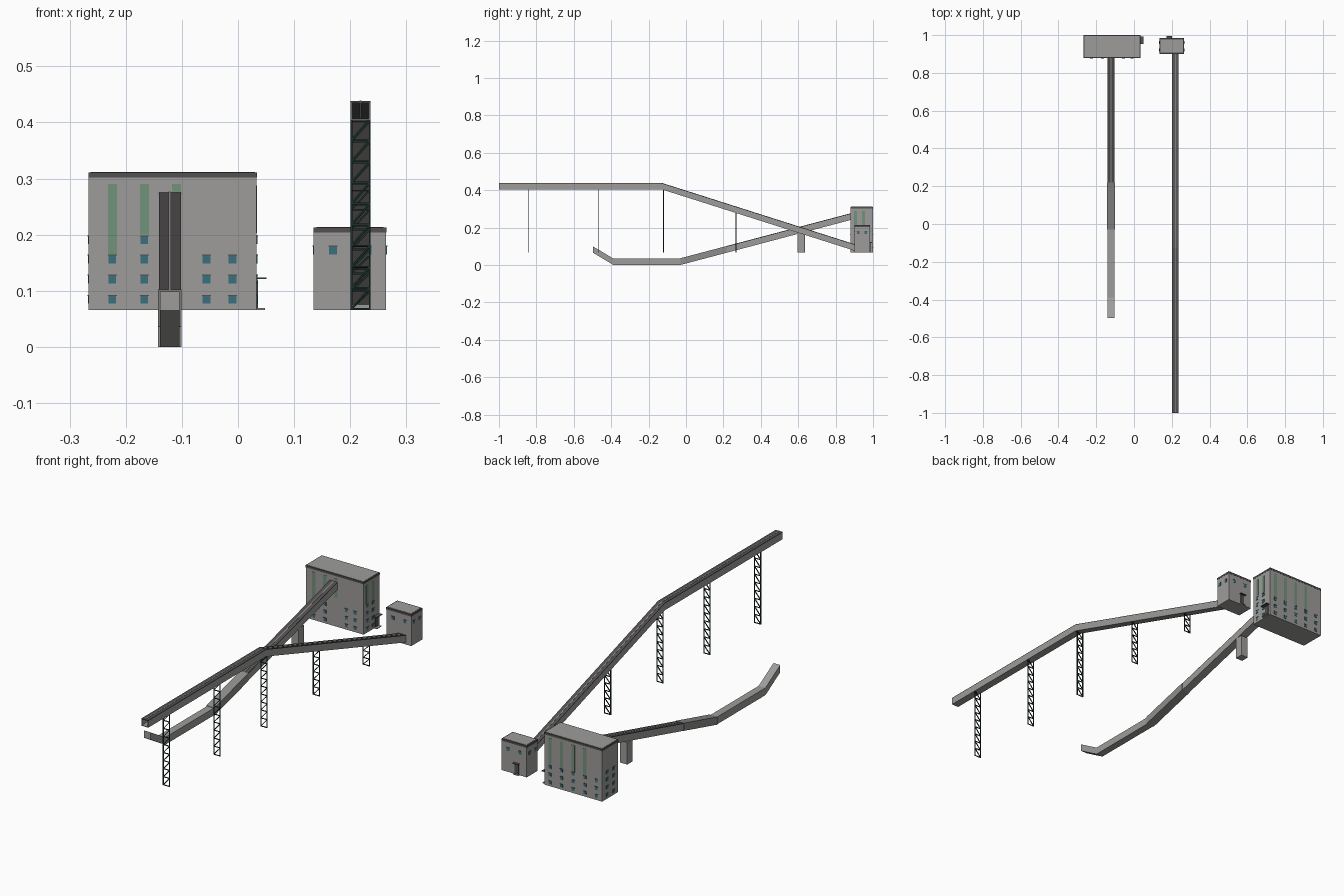
import bpy, bmesh, math
from mathutils import Vector

if "Cube" in bpy.data.objects:
    bpy.data.objects.remove(bpy.data.objects["Cube"])


def material(name, rgb):
    m = bpy.data.materials.new(name)
    m.diffuse_color = (*rgb, 1)
    m.use_nodes = True
    m.node_tree.nodes["Principled BSDF"].inputs["Base Color"].default_value = m.diffuse_color
    return m


CONCRETE = material("concrete_grey", (0.34, 0.335, 0.325))
SLEEVE = material("mid_grey", (0.27, 0.27, 0.265))
DARK = material("dark_roofing", (0.085, 0.08, 0.08))
STEEL = material("dark_green_steel", (0.012, 0.03, 0.025))
GLASS = material("teal_glass", (0.04, 0.16, 0.2))
STRIP = material("green_glass_strip", (0.17, 0.29, 0.2))
GROUND = 0.066


def finish(bm, name, mat):
    bmesh.ops.recalc_face_normals(bm, faces=bm.faces)
    me = bpy.data.meshes.new(name)
    bm.to_mesh(me)
    bm.free()
    me.materials.append(mat)
    ob = bpy.data.objects.new(name, me)
    bpy.context.collection.objects.link(ob)
    return ob


def add_box(bm, x0, x1, y0, y1, z0, z1):
    vs = bmesh.ops.create_cube(bm, size=1)["verts"]
    for v in vs:
        v.co = Vector(((x0 + x1) / 2 + v.co.x * (x1 - x0),
                       (y0 + y1) / 2 + v.co.y * (y1 - y0),
                       (z0 + z1) / 2 + v.co.z * (z1 - z0)))


def boxes(name, mat, *dims):
    bm = bmesh.new()
    for d in dims:
        add_box(bm, *d)
    return finish(bm, name, mat)


def sweep(name, mat, path, x0, x1, z0, z1):
    """Rectangular section carried along a (y, z) path."""
    bm = bmesh.new()
    rings = [[bm.verts.new((x, y, z + dz)) for x, dz in
              ((x0, z0), (x1, z0), (x1, z1), (x0, z1))] for y, z in path]
    for a, b in zip(rings, rings[1:]):
        for i in range(4):
            j = (i + 1) % 4
            bm.faces.new((a[i], a[j], b[j], b[i]))
    bm.faces.new(rings[0])
    bm.faces.new(rings[-1])
    return finish(bm, name, mat)


def gallery(name, path, cx, hw, h):
    """Hollow conveyor gallery with dark roof and light ridge strip."""
    t = 0.003
    sweep(name + "_floor", CONCRETE, path, cx - hw, cx + hw, 0, t)
    sweep(name + "_left_wall", CONCRETE, path, cx - hw, cx - hw + t, t, h - t)
    sweep(name + "_right_wall", CONCRETE, path, cx + hw - t, cx + hw, t, h - t)
    sweep(name + "_roof", DARK, path, cx - hw, cx + hw, h - t, h)
    sweep(name + "_ridge_strip", CONCRETE, path, cx - 0.002, cx + 0.002, h - t - 0.001, h + 0.001)


def building(name, x0, x1, y0, y1, top, rim):
    band = 0.0105
    boxes(name + "_walls", CONCRETE, (x0, x1, y0, y1, GROUND, top - band))
    e = 0.0008
    boxes(name + "_parapet", DARK, (x0 - e, x1 + e, y0 - e, y1 + e, top - band, top - 0.001))
    boxes(name + "_roof", CONCRETE, (x0 + rim, x1 - rim, y0 + rim, y1 - rim, top - 0.002, top))


def plate(side, wall, u, z, w, h, d=0.0015):
    """Box dims of a thin plate on a wall; side is one of -x +x -y +y."""
    s = d if side[0] == "+" else -d
    lo, hi = sorted((wall - s * 0.3, wall + s))
    if side[1] == "x":
        return (lo, hi, u - w / 2, u + w / 2, z - h / 2, z + h / 2)
    return (u - w / 2, u + w / 2, lo, hi, z - h / 2, z + h / 2)


def windows(name, side, wall, cols, rows):
    boxes(name, GLASS, *[plate(side, wall, u, z, 0.014, 0.014) for u in cols for z in rows])
    boxes(name + "_lintels", DARK,
          *[plate(side, wall, u, z + 0.0078, 0.016, 0.0016, 0.0025) for u in cols for z in rows])


def strips(name, side, wall, spans):
    boxes(name, STRIP, *[plate(side, wall, u, (a + b) / 2, 0.016, b - a, 0.001) for u, a, b in spans])


# Large building
BX0, BX1, BY0, BY1 = -0.266, 0.033, 0.88, 0.999
building("large_building", BX0, BX1, BY0, BY1, 0.312, 0.003)
rows = [0.084, 0.12, 0.156, 0.19]
windows("front_windows", "-y", BY0, [-0.224, -0.056, -0.01], rows[:3])
windows("front_windows_tall_column", "-y", BY0, [-0.167], rows)
strips("front_strips", "-y", BY0, [(-0.224, 0.164, 0.29), (-0.167, 0.2, 0.29), (-0.11, 0.2, 0.29)])
back = [-0.236, -0.177, -0.117, -0.056, 0.003]
windows("back_windows", "+y", BY1, back, rows[:3])
strips("back_strips", "+y", BY1, [(u, 0.168, 0.29) for u in back[1:]])
windows("left_windows", "-x", BX0, [0.914, 0.962], rows)
windows("right_windows", "+x", BX1, [0.907, 0.95], rows)
strips("right_strips", "+x", BX1, [(0.907, 0.203, 0.288), (0.95, 0.203, 0.288)])

# Large building side door, canopy and step
boxes("side_door", DARK, plate("+x", BX1, 0.975, 0.092, 0.022, 0.052, 0.003))
boxes("side_canopy", DARK, (BX1, 0.051, 0.953, 0.993, 0.121, 0.124))
boxes("side_step", CONCRETE, (BX1, 0.048, 0.957, 0.992, GROUND, 0.069))

# Small building
SX0, SX1, SY0, SY1 = 0.135, 0.264, 0.902, 0.983
building("small_building", SX0, SX1, SY0, SY1, 0.214, 0.005)
windows("small_front_windows", "-y", SY0, [0.169, 0.231], [0.172])
windows("small_back_windows", "+y", SY1, [0.169, 0.231], [0.172])
for side, wall in (("-x", SX0), ("+x", SX1)):
    windows("small_side_windows", side, wall, [0.92, 0.962], [0.172])
boxes("back_door", DARK, plate("+y", SY1, 0.186, 0.09, 0.02, 0.048, 0.003))
boxes("back_canopy", DARK, (0.171, 0.201, SY1, 0.995, 0.117, 0.12))
boxes("back_step", CONCRETE, (0.173, 0.199, SY1, 0.992, GROUND, 0.069))

# High conveyor gallery leading down into the small building
CX, HW = 0.2185, 0.018
gallery("high_gallery", [(-1, 0.404), (-0.13, 0.404), (0.905, 0.075)], CX, HW, 0.034)


# Flat lattice trestles under the high gallery
def bar(bm, a, b, y, r=0.0016):
    (xa, za), (xb, zb) = a, b
    n = Vector((za - zb, xb - xa)).normalized() * r
    pts = ((xa + n.x, za + n.y), (xb + n.x, zb + n.y), (xb - n.x, zb - n.y), (xa - n.x, za - n.y))
    lo = [bm.verts.new((x, y - 0.0018, z)) for x, z in pts]
    hi = [bm.verts.new((x, y + 0.0018, z)) for x, z in pts]
    bm.faces.new(lo)
    bm.faces.new(hi)
    for i in range(4):
        j = (i + 1) % 4
        bm.faces.new((lo[i], lo[j], hi[j], hi[i]))


for k, y in enumerate((-0.84, -0.467, -0.12, 0.267, 0.635)):
    top = 0.406 - max(0, y + 0.13) * 0.318
    xl, xr = CX - HW + 0.0016, CX + HW - 0.0016
    n = max(2, round((top - GROUND) / 0.037))
    zs = [GROUND + 0.0016 + (top - GROUND - 0.0016) * i / n for i in range(n + 1)]
    bm = bmesh.new()
    for x in (xl, xr):
        bar(bm, (x, GROUND), (x, top), y)
    for i, z in enumerate(zs):
        bar(bm, (xl, z), (xr, z), y)
        if i < n:
            bar(bm, (xl, z), (xr, zs[i + 1]), y)
    finish(bm, "trestle_%d" % (k + 1), STEEL)

# Low conveyor: sunken tunnel, concrete sleeve, then gallery into the large building
LX = -0.1215
rise = lambda y: (y + 0.03) * 0.264
sweep("sunken_tunnel", CONCRETE, [(-0.497, 0.065), (-0.388, 0), (-0.03, 0), (0, rise(0))],
      LX - 0.0175, LX + 0.0175, 0, 0.034)
sweep("tunnel_sleeve", SLEEVE, [(-0.03, 0), (0.22, rise(0.22))], LX - 0.021, LX + 0.021, 0, 0.036)
gallery("low_gallery", [(0.22, rise(0.22)), (0.881, rise(0.881))], LX, 0.0195, 0.035)

# Pillar under the low gallery
boxes("gallery_pillar", CONCRETE, (LX - 0.0185, LX + 0.0185, 0.595, 0.634, GROUND, rise(0.595) + 0.003))
